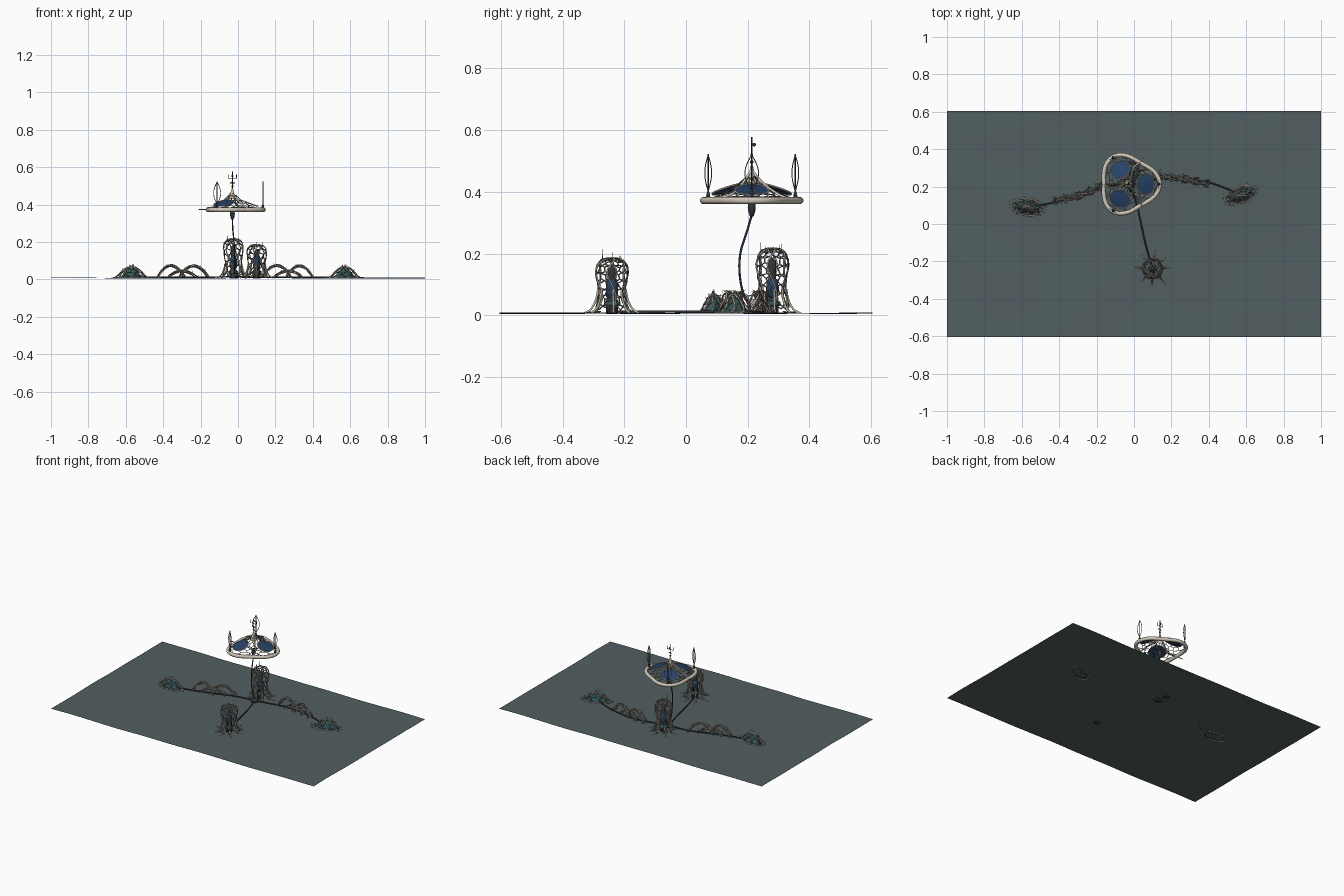
import bpy, bmesh, random
from math import sin, cos, pi, radians
from mathutils import Vector, noise

if "Cube" in bpy.data.objects:
    bpy.data.objects.remove(bpy.data.objects["Cube"])

random.seed(4)
V = Vector


def mat(name, rgb):
    m = bpy.data.materials.new(name)
    m.diffuse_color = (*rgb, 1)
    m.use_nodes = True
    m.node_tree.nodes["Principled BSDF"].inputs["Base Color"].default_value = m.diffuse_color
    return m


BONE = mat("bone", (0.62, 0.57, 0.48))
STRUT = mat("strut", (0.24, 0.22, 0.19))
DARK = mat("dark_metal", (0.03, 0.035, 0.04))
BLUE = mat("solar_blue", (0.02, 0.055, 0.14))
TEAL = mat("teal_core", (0.03, 0.10, 0.11))
SEABED = mat("seabed", (0.085, 0.115, 0.12))


def tubes(name, paths, radius, m, cyclic=False, taper=False, res=1):
    """One mesh made of round tubes along many point paths."""
    cu = bpy.data.curves.new(name, 'CURVE')
    cu.dimensions = '3D'
    cu.bevel_depth, cu.bevel_resolution, cu.use_fill_caps = radius, res, True
    for pts in paths:
        s = cu.splines.new('POLY')
        s.points.add(len(pts) - 1)
        s.use_cyclic_u = cyclic
        for i, p in enumerate(pts):
            s.points[i].co = (*p, 1)
            s.points[i].radius = 1 - 0.85 * i / (len(pts) - 1) if taper else 1
    tmp = bpy.data.objects.new(name + "_curve", cu)
    bpy.context.collection.objects.link(tmp)
    bpy.context.view_layer.update()
    me = bpy.data.meshes.new_from_object(tmp.evaluated_get(bpy.context.evaluated_depsgraph_get()))
    bpy.data.objects.remove(tmp)
    return finish(name, me, m)


def finish(name, me, m):
    me.name = name
    me.materials.clear()
    me.materials.append(m)
    me.shade_smooth()
    ob = bpy.data.objects.new(name, me)
    bpy.context.collection.objects.link(ob)
    return ob


def surface(name, f, nu, nv, m):
    """Grid surface from f(u, v), u and v in 0..1."""
    bm = bmesh.new()
    g = [[bm.verts.new(f(i / nu, j / nv)) for i in range(nu + 1)] for j in range(nv + 1)]
    for j in range(nv):
        for i in range(nu):
            bm.faces.new((g[j][i], g[j][i + 1], g[j + 1][i + 1], g[j + 1][i]))
    bmesh.ops.remove_doubles(bm, verts=bm.verts, dist=1e-5)
    me = bpy.data.meshes.new(name)
    bm.to_mesh(me)
    bm.free()
    return finish(name, me, m)


def lathe(name, x, y, profile, m, n=16):
    k = len(profile) - 1
    def f(u, v):
        r, z = profile[round(v * k)]
        return V((x + r * cos(2 * pi * u), y + r * sin(2 * pi * u), z))
    return surface(name, f, n, k, m)


def honeycomb(f, n, rows, jit=0.25):
    """Irregular hexagonal net over f(angle, t); returns edge paths."""
    P = []
    for j in range(rows):
        row = []
        for i in range(2 * n):
            zig = 0.22 * (1 if (i + j) % 2 else -1)
            t = (j + 0.5 + zig + random.uniform(-jit, jit) * 0.6) / rows
            row.append(f(pi / n * (i + random.uniform(-jit, jit)), min(max(t, 0), 1)))
        P.append(row)
    out = [r + [r[0]] for r in P]
    for j in range(rows - 1):
        out += [[P[j][i], P[j + 1][i]] for i in range(2 * n) if (i + j) % 2]
    return out


def lerp(profile, t):
    k = t * (len(profile) - 1)
    i = min(int(k), len(profile) - 2)
    return V(profile[i]).lerp(V(profile[i + 1]), k - i)


def smooth(pts, n=8):
    """Catmull-Rom path through points."""
    p = [V(q) for q in pts]
    p = [2 * p[0] - p[1]] + p + [2 * p[-1] - p[-2]]
    out = []
    for i in range(1, len(p) - 2):
        a, b, c, d = p[i - 1:i + 3]
        for s in range(n):
            t = s / n
            out.append(0.5 * (2 * b + (c - a) * t + (2 * a - 5 * b + 4 * c - d) * t * t
                              + (3 * b - a - 3 * c + d) * t ** 3))
    return out + [p[-2]]


# Seabed sheet
surface("seabed", lambda u, v: V((2 * u - 1, 1.21 * v - 0.605,
        0.007 + 0.004 * noise.noise(V((u * 6, v * 4, 0))))), 60, 36, SEABED)


# Lattice towers
def tower(name, x, y, h):
    prof = [(.058, .012), (.047, .05), (.043, .08), (.049, .11), (.054, .14), (.05, .165), (.036, .18), (.012, .186)]
    def f(a, t, k=1.0):
        r, z = lerp(prof, t)
        return V((x + k * r * cos(a), y + k * r * sin(a), z * h))
    tubes(name + "_net", honeycomb(f, 7, 8), .0024, STRUT)
    tubes(name + "_ribs", [[f(a + .3 * sin(t * .6), t / 14) for t in range(15)]
                           for a in [2 * pi * i / 6 for i in range(6)]], .003, BONE)
    legs, spikes = [], []
    for i in range(8):
        a = 2 * pi * i / 8 + random.uniform(-.15, .15)
        d = V((cos(a), sin(a), 0))
        c = V((x, y, 0))
        legs.append(smooth([c + d * r + V((0, 0, z)) for r, z in ((.088, .008), (.068, .02), (.052, .05), (.045, .085))], 4))
        r = random.uniform(.02, .042)
        z = .17 * h
        spikes.append([c + d * r + V((0, 0, z)), c + d * r * 1.05 + V((0, 0, z + random.uniform(.015, .045)))])
        spikes.append([c + d * .05 + V((0, 0, .012)), c + d * random.uniform(.085, .115) + V((0, 0, .01))])
    tubes(name + "_legs", legs, .0036, BONE)
    tubes(name + "_spikes", spikes, .0022, STRUT, taper=True)
    lathe(name + "_core", x, y, [(0, .005), (.02, .005), (.02, .05), (.012, .055), (.012, .15 * h), (0, .16 * h)], DARK)
    lathe(name + "_tank", x, y, [(0, .055), (.018, .06), (.02, .08), (.018, .115), (0, .125)], BLUE)
    lathe(name + "_collar", x, y, [(0, .03), (.026, .03), (.026, .045), (0, .045)], TEAL)


tower("back_tower", -.025, .28, 1.17)
tower("front_tower", .10, -.24, 1.0)


# Low elongated domes
def dome(name, x, y, rot):
    prof = [(1, .008), (.8, .022), (.62, .04), (.42, .056), (.2, .066), (.04, .069)]
    def f(a, t, k=1.0):
        r, z = lerp(prof, t)
        p, q = .092 * k * r * cos(a), .046 * k * r * sin(a)
        return V((x + p * cos(rot) - q * sin(rot), y + p * sin(rot) + q * cos(rot), z * (.5 + .5 * k)))
    tubes(name + "_net", honeycomb(f, 8, 4), .0024, STRUT)
    tubes(name + "_ribs", [[f(2 * pi * i / 8 + .25 * sin(t * .5), t / 10) for t in range(11)] for i in range(8)], .003, BONE)
    tubes(name + "_rim", [[f(2 * pi * i / 32, .03) for i in range(32)]], .003, BONE, cyclic=True)
    surface(name + "_core", lambda u, v: f(2 * pi * u, v, .72), 20, 8, TEAL)
    spikes = []
    for i in range(18):
        a = 2 * pi * i / 18
        b = f(a, 0)
        spikes.append([b, f(a, 0, random.uniform(1.1, 1.3)) * V((1, 1, 0)).length / 1.4142136])
        spikes[-1][1].z = .012
        s = f(a, random.uniform(.3, 1))
        spikes.append([s, s + V((random.uniform(-.008, .008), random.uniform(-.008, .008), random.uniform(.008, .018)))])
    tubes(name + "_spikes", spikes, .002, STRUT, taper=True)


dome("left_dome", -.57, .09, radians(-8))
dome("right_dome", .57, .155, radians(20))


# Twisted arches along the ground between hub and domes
def arches(name, path):
    pts = smooth(path, 12)
    def at(s):
        k = min(max(s, 0), 1) * (len(pts) - 1)
        i = min(int(k), len(pts) - 2)
        return pts[i].lerp(pts[i + 1], k - i), (pts[i + 1] - pts[i]).normalized()
    strands, spikes = [], []
    for s0, s1, h in ((0, .55, .064), (.45, 1, .062), (.22, .78, .035)):
        for k in range(4):
            line = []
            for j in range(19):
                t = j / 18
                p, d = at(s0 + (s1 - s0) * t)
                n = V((-d.y, d.x, 0))
                ph = 2 * pi * k / 4 + t * 5
                w = .007 + .012 * abs(2 * t - 1)
                q = p + n * w * cos(ph)
                q.z = max(.01 + h * sin(pi * t) ** .8 + .006 * sin(ph), .008)
                line.append(q)
                if j % 4 == k:
                    spikes.append([q, q + n * random.choice((-1, 1)) * random.uniform(.008, .022)
                                   + d * random.uniform(-.01, .01) + V((0, 0, random.uniform(0, .012)))])
            strands.append(line)
    tubes(name + "_strands", strands[0::2], .0032, BONE)
    tubes(name + "_braids", strands[1::2], .003, STRUT)
    tubes(name + "_spikes", spikes, .002, STRUT, taper=True)


arches("left_arches", [(-.43, .125, 0), (-.30, .15, 0), (-.16, .205, 0)])
arches("right_arches", [(.13, .255, 0), (.27, .24, 0), (.40, .215, 0)])

# Ground cables, hub and tether
hub = (-.02, .21, .014)
tubes("ground_cables", [smooth(p) for p in (
    [(-.57, .09, .012), (-.43, .115, .012), (-.28, .16, .012), (-.15, .2, .012), hub],
    [(.57, .155, .012), (.48, .195, .012), (.37, .23, .012), (.2, .25, .012), hub],
    [(.10, -.24, .012), (.06, -.1, .012), (.02, .08, .012), hub],
    [hub, (-.02, .25, .012), (-.025, .28, .012)])], .004, DARK)
lathe("hub", hub[0], hub[1], [(0, .005), (.024, .005), (.022, .02), (.012, .03), (0, .032)], DARK)
tubes("tether", [smooth([(-.03, .213, .325), (-.028, .197, .27), (-.022, .178, .21), (-.018, .173, .15),
                         (-.018, .183, .08), (-.02, .21, .02)])], .0036, DARK, res=2)

# Floating platform: rounded three-lobed ring
CX, CY = -.03, .213


def rim_r(a):
    return .149 + .018 * cos(3 * a)


def roof(r, a, lift=0.0):
    t = max(0, 1 - r / rim_r(a))
    return V((CX + r * cos(a), CY + r * sin(a), .378 + .09 * t ** 1.9 + lift))


tubes("float_ring", [[V((CX + rim_r(a) * cos(a), CY + rim_r(a) * sin(a), .372))
                      for a in [2 * pi * i / 72 for i in range(72)]]], .0115, BONE, cyclic=True, res=4)
tubes("roof_net", honeycomb(lambda a, t: roof((1 - .93 * t) * rim_r(a), a), 13, 6), .0018, STRUT)
ridges = [[roof(rim_r(a) * (1 - t / 12) + .004, a + .25 * sin(t / 12 * pi), .003) for t in range(13)]
          for a in (pi / 3, pi, 5 * pi / 3)]
tubes("roof_ridges", ridges, .0045, BONE, res=2)

for i in range(3):
    th = 2 * pi * i / 3
    c, s = cos(th), sin(th)
    def pad(u, v, c=c, s=s):
        p = .089 + .046 * v * cos(2 * pi * u)
        q = .053 * v * sin(2 * pi * u) * (1 + .12 * cos(2 * pi * u))
        z = .386 + .058 * max(0, 1 - p / .16) ** 1.25 + .004 * (1 - v * v)
        return V((CX + p * c - q * s, CY + p * s + q * c, z))
    # Solar panel with its frame
    surface(f"solar_panel_{i}", pad, 32, 5, BLUE)
    tubes(f"panel_frame_{i}", [[pad(k / 32, 1.03) for k in range(32)]], .003, BONE, cyclic=True)
    # Leaf-shaped wind rotor on the lobe
    b = V((CX + .163 * c, CY + .163 * s, 0))
    n = V((-s, c, 0))
    tubes(f"rotor_mast_{i}", [[b + V((0, 0, .375)), b + V((0, 0, .522))]], .0024, DARK)
    tubes(f"rotor_blades_{i}", [[b + n * k * .022 * sin(pi * t / 14) + V((0, 0, .402 + .118 * t / 14))
                                 for t in range(15)] for k in (-1, 1)], .0018, STRUT)
    lathe(f"rotor_base_{i}", b.x, b.y, [(0, .378), (.008, .38), (.006, .392), (.003, .402), (0, .403)], DARK, 10)

# Apex cone, mast with cross arms and sensors
lathe("apex_cone", CX, CY, [(.024, .43), (.014, .447), (.008, .465), (.004, .485), (0, .487)], BONE)
tubes("mast", [[(CX, CY, .46), (CX, CY, .578)]], .0026, DARK)
tubes("mast_arms", [[(CX - .022, CY, .56), (CX - .022, CY, .54), (CX + .022, CY, .54), (CX + .022, CY, .56)],
                    [(CX - .012, CY, .515), (CX + .014, CY, .515)],
                    [(CX, CY, .553), (CX, CY + .008, .553)]], .0018, DARK)
for k, (y, z, r) in enumerate(((.008, .553, .006), (0, .52, .005), (0, .497, .006))):
    lathe(f"mast_sensor_{k}", CX, CY + y, [(r * sin(pi * j / 6), z - r * cos(pi * j / 6)) for j in range(7)], DARK, 10)
tubes("side_boom", [[(CX - .13, CY, .373), (CX - .182, CY, .373)]], .0025, STRUT)

# Keel pod under the platform with stays to the ring
lathe("keel_pod", CX, CY, [(0, .318), (.006, .321), (.011, .335), (.013, .35), (.012, .366), (0, .37)], DARK)
tubes("keel_stays", [[V((CX, CY, .362)), V((CX + rim_r(a) * cos(a), CY + rim_r(a) * sin(a), .37))]
                     for a in (pi / 3, pi, 5 * pi / 3)], .0025, STRUT)
